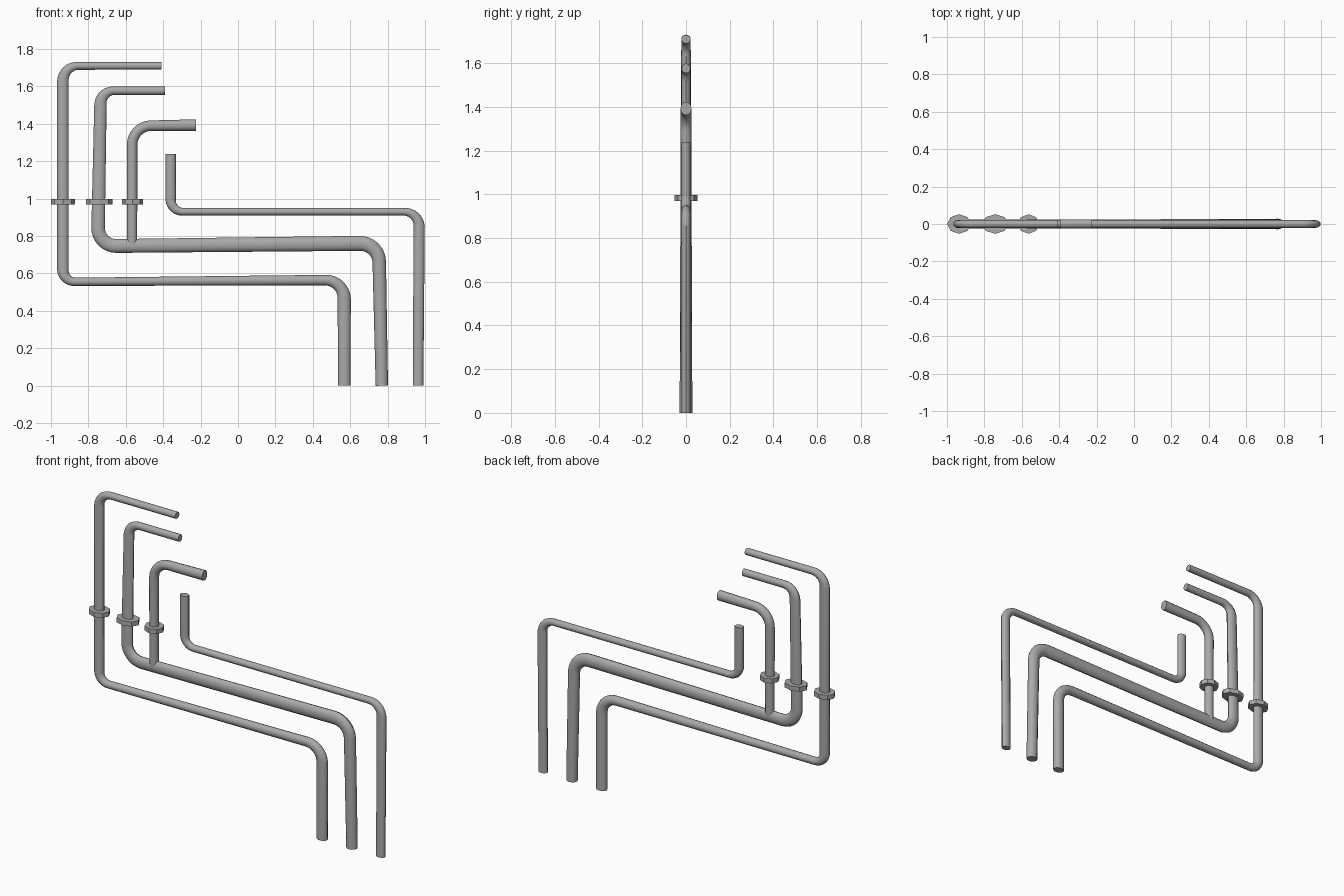
import bpy, bmesh, math
from mathutils import Vector
from mathutils.geometry import interpolate_bezier

old = bpy.data.objects.get("Cube")
if old:
    bpy.data.objects.remove(old, do_unlink=True)

SIDES = 12
BEND_STEPS = 8

metal = bpy.data.materials.new("grey metal")
metal.use_nodes = True
metal.diffuse_color = (0.4, 0.4, 0.4, 1)
metal.node_tree.nodes["Principled BSDF"].inputs["Base Color"].default_value = (0.4, 0.4, 0.4, 1)


def add_object(name, bm):
    bmesh.ops.recalc_face_normals(bm, faces=bm.faces)
    mesh = bpy.data.meshes.new(name)
    bm.to_mesh(mesh)
    bm.free()
    mesh.materials.append(metal)
    obj = bpy.data.objects.new(name, mesh)
    bpy.context.collection.objects.link(obj)
    return obj


def pipe(name, corners, bends, widths, depths):
    """Sweep an oval along rounded corners in the XZ plane.
    widths: in-plane half width at the start and end of each straight run."""
    pts = [Vector((x, 0, z)) for x, z in corners]
    rings = []  # centre, tangent, half width
    last = len(pts) - 1
    rings.append((pts[0], (pts[1] - pts[0]).normalized(), widths[0][0]))
    for i in range(1, last):
        d_in = (pts[i] - pts[i - 1]).normalized()
        d_out = (pts[i + 1] - pts[i]).normalized()
        r = bends[i - 1]
        a, b = pts[i] - d_in * r, pts[i] + d_out * r
        arc = interpolate_bezier(a, a + d_in * r * 0.55, b - d_out * r * 0.55, b, BEND_STEPS + 1)
        w0, w1 = widths[i - 1][1], widths[i][0]
        for k, p in enumerate(arc):
            t = k / BEND_STEPS
            angle = t * math.pi / 2
            tangent = (d_in * math.cos(angle) + d_out * math.sin(angle)).normalized()
            rings.append((p, tangent, w0 + (w1 - w0) * t))
    rings.append((pts[last], (pts[last] - pts[last - 1]).normalized(), widths[-1][1]))

    total = sum((q[0] - p[0]).length for p, q in zip(rings, rings[1:]))
    bm = bmesh.new()
    loops, run, before = [], 0, rings[0][0]
    for centre, tangent, w in rings:
        run += (centre - before).length
        before = centre
        depth = depths[0] + (depths[1] - depths[0]) * run / total
        side = Vector((-tangent.z, 0, tangent.x))
        loop = []
        for k in range(SIDES):
            a = 2 * math.pi * k / SIDES
            loop.append(bm.verts.new(centre + side * w * math.cos(a) + Vector((0, depth * math.sin(a), 0))))
        loops.append(loop)
    for p, q in zip(loops, loops[1:]):
        for k in range(SIDES):
            n = (k + 1) % SIDES
            bm.faces.new((p[k], p[n], q[n], q[k]))
    bm.faces.new(loops[0])
    bm.faces.new(loops[-1])
    obj = add_object(name, bm)
    bpy.ops.object.select_all(action='DESELECT')
    obj.select_set(True)
    bpy.context.view_layer.objects.active = obj
    bpy.ops.object.shade_smooth_by_angle(angle=math.radians(40))


def collar(name, x, half):
    """Flat octagonal flange around a vertical pipe."""
    bm = bmesh.new()
    bmesh.ops.create_cone(bm, cap_ends=True, segments=8, radius1=1, radius2=1, depth=0.028)
    for v in bm.verts:
        v.co.x *= half
        v.co.y *= 0.052
    add_object(name, bm).location = (x, 0, 0.984)


# Outer pipe: top outlet, long drop, cross run, right leg
pipe("outer_pipe",
     [(-0.41, 1.71), (-0.936, 1.71), (-0.936, 0.555), (0.568, 0.565), (0.568, 0)],
     [0.08, 0.065, 0.1],
     [(0.02, 0.021), (0.031, 0.031), (0.022, 0.028), (0.035, 0.034)],
     (0.021, 0.026))

# Thick middle pipe
pipe("middle_pipe",
     [(-0.39, 1.577), (-0.734, 1.577), (-0.75, 0.746), (0.753, 0.762), (0.769, 0)],
     [0.07, 0.1, 0.1],
     [(0.022, 0.022), (0.033, 0.036), (0.037, 0.04), (0.036, 0.033)],
     (0.02, 0.029))

# Short branch running down into the middle pipe
pipe("branch_pipe",
     [(-0.225, 1.393), (-0.566, 1.389), (-0.566, 0.75)],
     [0.1],
     [(0.031, 0.028), (0.028, 0.027)],
     (0.025, 0.025))

# Upper pipe ending in the far right leg
pipe("upper_pipe",
     [(-0.36, 1.24), (-0.36, 0.93), (0.969, 0.93), (0.963, 0)],
     [0.065, 0.08],
     [(0.028, 0.028), (0.02, 0.02), (0.03, 0.028)],
     (0.021, 0.021))

# Flanges on the three vertical runs
for label, x, half in (("outer", -0.935, 0.064), ("middle", -0.742, 0.071), ("branch", -0.564, 0.057)):
    collar(label + "_collar", x, half)
